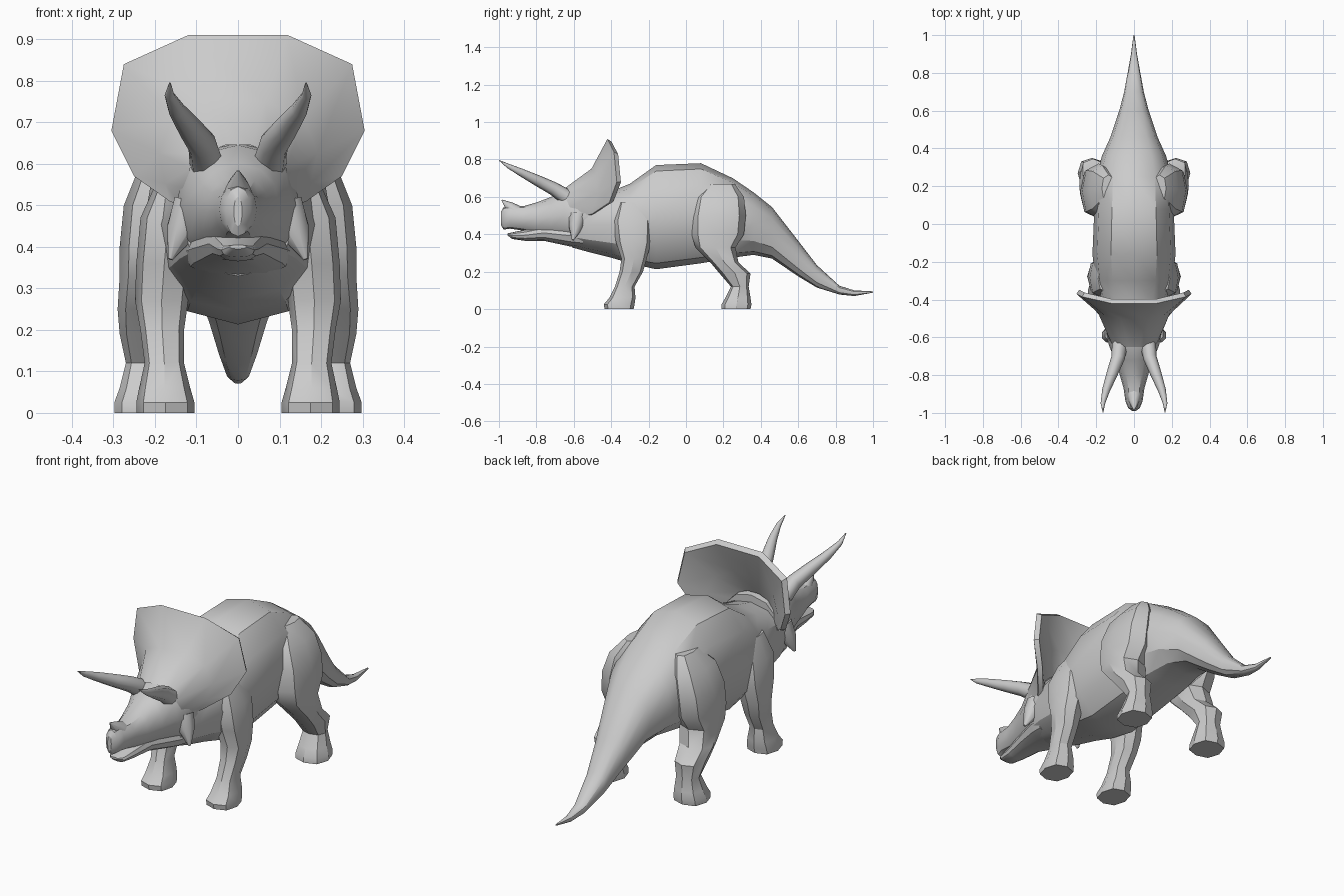
import bpy, bmesh, math
from mathutils import Vector

if "Cube" in bpy.data.objects:
    bpy.data.objects.remove(bpy.data.objects["Cube"])


def loft(name, rings, mirror=False, angle=32):
    """Skin closed rings of equal length, cap both ends, smooth by angle."""
    bm = bmesh.new()
    vs = [[bm.verts.new(p) for p in r] for r in rings]
    n = len(vs[0])
    for a, b in zip(vs, vs[1:]):
        for i in range(n):
            j = (i + 1) % n
            bm.faces.new((a[i], a[j], b[j], b[i]))
    bm.faces.new(vs[0])
    bm.faces.new(vs[-1])
    bmesh.ops.recalc_face_normals(bm, faces=bm.faces)
    me = bpy.data.meshes.new(name)
    bm.to_mesh(me)
    bm.free()
    ob = bpy.data.objects.new(name, me)
    bpy.context.collection.objects.link(ob)
    if mirror:
        m = ob.modifiers.new("mirror", 'MIRROR')
        m.use_mirror_merge = False
    bpy.ops.object.select_all(action='DESELECT')
    ob.select_set(True)
    bpy.context.view_layer.objects.active = ob
    bpy.ops.object.shade_smooth_by_angle(angle=math.radians(angle))
    return ob


def spow(v, p):
    return math.copysign(abs(v) ** p, v)


def oval(n, p, phase=0.0):
    for i in range(n):
        a = math.tau * i / n + phase
        yield spow(math.cos(a), p), spow(math.sin(a), p)


def along_y(stations, n=12, p=0.85):
    """Rings from (y, top, bottom, half width)."""
    return [[(w * c, y, (t + b) / 2 + (t - b) / 2 * s) for c, s in oval(n, p)]
            for y, t, b, w in stations]


def along_z(stations, n=8, p=0.8):
    """Rings from (z, x0, x1, y0, y1)."""
    return [[((x0 + x1) / 2 + (x1 - x0) / 2 * c, (y0 + y1) / 2 + (y1 - y0) / 2 * s, z)
             for c, s in oval(n, p)] for z, x0, x1, y0, y1 in stations]


def spike(name, path, n=8, mirror=True):
    """Tapered horn along (x, y, z, radius) points."""
    pts = [Vector(q[:3]) for q in path]
    rings = []
    for i, q in enumerate(path):
        d = pts[min(i + 1, len(pts) - 1)] - pts[max(i - 1, 0)]
        rot = d.to_track_quat('Z', 'X')
        rings.append([pts[i] + rot @ Vector((q[3] * c, q[3] * s, 0)) for c, s in oval(n, 1)])
    return loft(name, rings, mirror, 50)


# neck, trunk and tail
loft("body", along_y([
    (-.61, .58, .33, .13), (-.52, .60, .305, .16), (-.40, .63, .275, .18),
    (-.30, .67, .245, .205), (-.16, .77, .213, .22), (.08, .78, .245, .21),
    (.25, .70, .275, .20), (.36, .625, .29, .17), (.46, .545, .27, .125),
    (.60, .365, .175, .078), (.70, .235, .115, .052), (.82, .125, .078, .03),
    (.90, .10, .07, .016), (1.0, .095, .088, .003)]))

# skull with beak
loft("skull", along_y([
    (-.99, .52, .45, .010), (-.975, .545, .425, .03), (-.94, .55, .43, .045),
    (-.87, .55, .42, .055), (-.80, .57, .40, .075), (-.72, .60, .385, .10),
    (-.65, .645, .365, .13), (-.58, .65, .34, .15), (-.50, .64, .34, .15)], p=.9))

# lower jaw
loft("lower_jaw", along_y([
    (-.955, .405, .395, .02), (-.93, .41, .375, .04), (-.86, .425, .365, .05),
    (-.76, .45, .365, .07), (-.62, .45, .335, .12), (-.55, .45, .325, .13)]))

# horns and cheek points
spike("brow_horn", [(.075, -.64, .60, .042), (.085, -.71, .645, .036), (.115, -.79, .685, .030),
                    (.148, -.88, .73, .021), (.165, -.95, .765, .012), (.164, -.998, .795, .002)])
spike("nose_horn", [(0, -.91, .52, .04), (0, -.945, .55, .026), (0, -.985, .583, .003)], mirror=False)
spike("cheek_point", [(.11, -.58, .50, .05), (.135, -.59, .44, .04), (.163, -.605, .37, .006)])

# frill: cross-sections (root, middle, rim, back) swept round the head
half = [((.12, -.62, .49), (.165, -.50, .51)), ((.125, -.63, .54), (.25, -.41, .57)),
        ((.115, -.64, .59), (.305, -.37, .68)), ((.08, -.65, .625), (.275, -.385, .84)),
        ((.03, -.65, .645), (.12, -.42, .91))]
flip = Vector((-1, 1, 1))
pairs = [(Vector(a), Vector(b)) for a, b in half]
pairs += [(a * flip, b * flip) for a, b in reversed(pairs)]
sections = []
for a, b in pairs:
    mid = a.lerp(b, .4)
    mid.y = a.y + (b.y - a.y) * .63
    rim_back = Vector((b.x * .95, b.y + .022, .65 + (b.z - .65) * .94))
    sections.append([a, mid, b, rim_back, mid + Vector((0, .04, 0)), a + Vector((0, .13, 0))])
loft("frill", sections, angle=40)

# legs
loft("front_leg", along_z([
    (.57, .10, .19, -.36, -.22), (.47, .10, .235, -.39, -.18), (.36, .11, .245, -.375, -.185),
    (.27, .12, .248, -.345, -.21), (.20, .13, .235, -.355, -.23), (.12, .13, .225, -.38, -.275),
    (.06, .115, .238, -.41, -.27), (.025, .105, .245, -.44, -.275), (0, .105, .245, -.435, -.28)]), True)
loft("hind_leg", along_z([
    (.67, .10, .17, .12, .26), (.60, .10, .235, .05, .31), (.50, .10, .275, .03, .32),
    (.40, .10, .285, .03, .31), (.33, .11, .285, .05, .265), (.25, .13, .29, .13, .28),
    (.19, .15, .285, .18, .345), (.12, .16, .27, .24, .335), (.06, .15, .285, .21, .345),
    (.025, .145, .298, .19, .35), (0, .145, .298, .19, .345)]), True)
